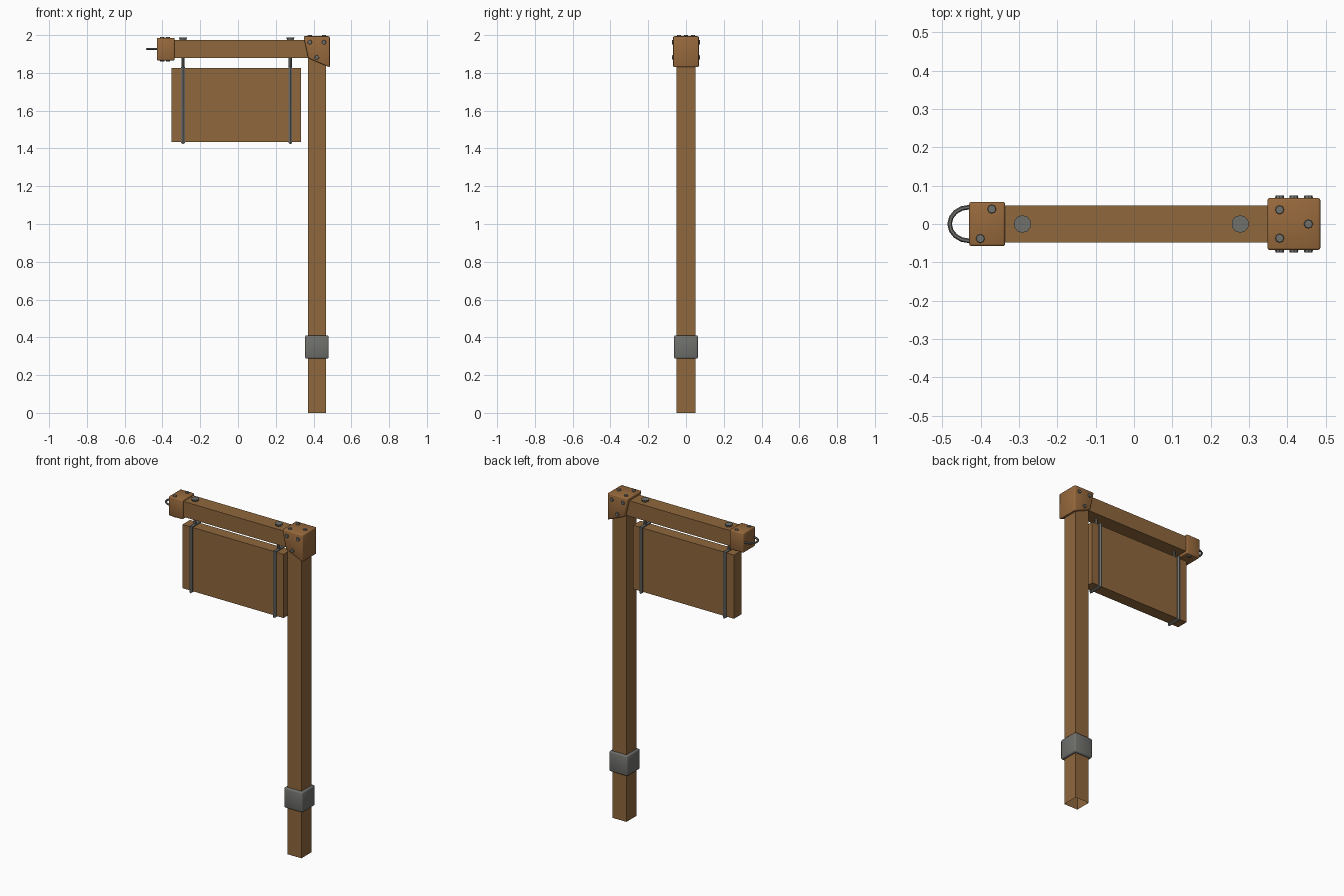
import bpy, bmesh, math
from mathutils import Vector, Matrix

if "Cube" in bpy.data.objects:
    bpy.data.objects.remove(bpy.data.objects["Cube"])


def material(name, rgb):
    m = bpy.data.materials.new(name)
    m.diffuse_color = (*rgb, 1)
    m.use_nodes = True
    m.node_tree.nodes["Principled BSDF"].inputs["Base Color"].default_value = m.diffuse_color
    return m


WOOD = material("wood", (0.275, 0.137, 0.046))
CAP = material("cap wood", (0.31, 0.142, 0.046))
METAL = material("grey metal", (0.16, 0.163, 0.15))


def finish(bm, name, mat, smooth=False):
    bmesh.ops.recalc_face_normals(bm, faces=bm.faces)
    me = bpy.data.meshes.new(name)
    for f in bm.faces:
        f.smooth = smooth
    bm.to_mesh(me)
    bm.free()
    me.materials.append(mat)
    ob = bpy.data.objects.new(name, me)
    bpy.context.collection.objects.link(ob)
    return ob


def prism(name, profile, hy, mat, bevel=0, open_bottom=False):
    """Extrude an x/z outline from -hy to +hy, optionally with soft edges."""
    bm = bmesh.new()
    f = bm.faces.new([bm.verts.new((x, -hy, z)) for x, z in profile])
    ext = bmesh.ops.extrude_face_region(bm, geom=[f])["geom"]
    bmesh.ops.translate(bm, verts=[v for v in ext if isinstance(v, bmesh.types.BMVert)],
                        vec=(0, 2 * hy, 0))
    bmesh.ops.recalc_face_normals(bm, faces=bm.faces)
    if open_bottom:
        bmesh.ops.delete(bm, geom=[min(bm.faces, key=lambda f: f.calc_center_median().z)],
                         context='FACES_ONLY')
    if bevel:
        bmesh.ops.bevel(bm, geom=bm.edges[:], offset=bevel, segments=2,
                        profile=0.5, affect='EDGES')
    return finish(bm, name, mat, bool(bevel))


def box(name, x0, x1, z0, z1, hy, mat, **kw):
    return prism(name, [(x0, z0), (x1, z0), (x1, z1), (x0, z1)], hy, mat, **kw)


def peg(name, base, direction, length, r1, r2, sides=8):
    """Cylinder or cone frustum from base along direction."""
    d = Vector(direction)
    bm = bmesh.new()
    mat = (Matrix.Translation(Vector(base) + d * length / 2)
           @ d.to_track_quat('Z', 'Y').to_matrix().to_4x4())
    bmesh.ops.create_cone(bm, cap_ends=True, segments=sides, radius1=r1, radius2=r2,
                          depth=length, matrix=mat)
    return finish(bm, name, METAL)


def sweep(name, rings, closed):
    bm = bmesh.new()
    vs = [[bm.verts.new(p) for p in ring] for ring in rings]
    n = len(vs[0])
    for i in range(len(vs) if closed else len(vs) - 1):
        a, b = vs[i], vs[(i + 1) % len(vs)]
        for j in range(n):
            k = (j + 1) % n
            bm.faces.new((a[j], a[k], b[k], b[j]))
    return finish(bm, name, METAL)


# Post, beam and hanging board
box("post", 0.37, 0.465, 0, 1.93, 0.049, WOOD, open_bottom=True)
box("beam", -0.38, 0.40, 1.88, 1.975, 0.048, WOOD)
box("sign_board", -0.351, 0.334, 1.434, 1.825, 0.036, WOOD)

# Metal band round the post
box("post_band", 0.355, 0.48, 0.287, 0.411, 0.063, METAL, bevel=0.008)

# Corner cap and beam end cap
prism("corner_cap", [(0.347, 1.994), (0.372, 1.878), (0.486, 1.829), (0.486, 1.994)],
      0.068, CAP, bevel=0.006)
box("beam_end_cap", -0.43, -0.336, 1.866, 1.986, 0.058, CAP, bevel=0.006)

# Rivets on the corner cap
for x, y in ((0.38, 0.037), (0.38, -0.037), (0.455, 0)):
    peg("corner_top_rivet", (x, y, 1.99), (0, 0, 1), 0.01, 0.0125, 0.0105)
for s in (-1, 1):
    for x, z in ((0.38, 1.962), (0.455, 1.962), (0.417, 1.882)):
        peg("corner_side_rivet", (x, s * 0.065, z), (0, s, 0), 0.01, 0.0125, 0.0105)

# Rivets on the end cap, above and below
for x, y in ((-0.371, 0.039), (-0.401, -0.038)):
    peg("end_top_rivet", (x, y, 1.982), (0, 0, 1), 0.009, 0.0125, 0.0105)
    peg("end_bottom_rivet", (x, y, 1.87), (0, 0, -1), 0.009, 0.0125, 0.0105)

# Hanging straps: loop round the board, rod through the beam, bolt head
R, SIDES = 0.011, 6
for cx in (-0.291, 0.277):
    rings = []
    for sy, sz in ((-1, -1), (1, -1), (1, 1), (-1, 1)):
        ring = []
        for i in range(SIDES):
            a = math.tau * i / SIDES
            o = R * math.cos(a)
            ring.append((cx + R * math.sin(a), sy * (0.037 + o), 1.6295 + sz * (0.1955 + o)))
        rings.append(ring)
    sweep("strap_loop", rings, True)
    peg("hanger_rod", (cx, 0, 1.825), (0, 0, 1), 0.15, 0.009, 0.009)
    peg("bolt_head", (cx, 0, 1.972), (0, 0, 1), 0.015, 0.017, 0.023, 10)

# Half ring on the beam end
rings = []
for i in range(-1, 10):
    t = math.pi * min(max(i, 0), 8) / 8
    d = Vector((-math.sin(t), math.cos(t), 0))
    c = Vector((-0.43 - 0.051 * math.sin(t) + (0.01 if i in (-1, 9) else 0),
                0.044 * math.cos(t), 1.926))
    rings.append([c + 0.006 * (d * math.cos(a) + Vector((0, 0, math.sin(a))))
                  for a in (math.tau * j / 6 for j in range(6))])
sweep("end_ring", rings, False)
